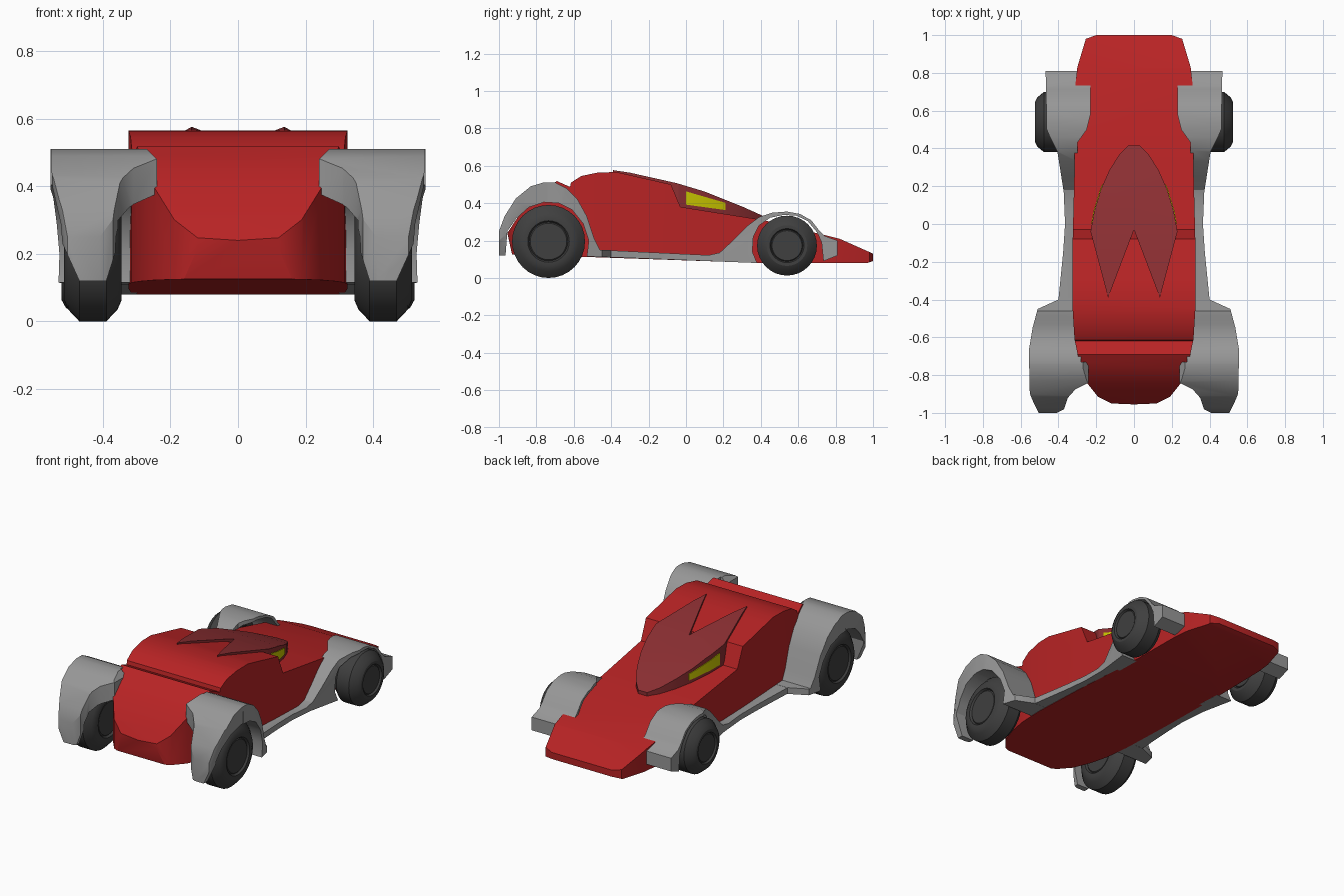
import bpy
import bmesh
import math
from mathutils import Vector

if "Cube" in bpy.data.objects:
    bpy.data.objects.remove(bpy.data.objects["Cube"], do_unlink=True)


def make_material(name, color):
    mat = bpy.data.materials.new(name)
    mat.use_nodes = True
    mat.diffuse_color = (*color, 1)
    mat.node_tree.nodes["Principled BSDF"].inputs["Base Color"].default_value = (*color, 1)
    return mat


red = make_material("body red", (.48, .017, .018))
dark_red = make_material("canopy dark red", (.26, .028, .032))
grey = make_material("fender grey", (.31, .31, .31))
tire_grey = make_material("tire dark grey", (.05, .05, .05))
yellow = make_material("window yellow", (.6, .58, 0))


def prism(name, points, axis, low=-2, high=2):
    """Extrude a 2D outline along an axis; the outline uses the other two axes in order."""
    def place(p, d):
        return {"x": (d, *p), "y": (p[0], d, p[1]), "z": (*p, d)}[axis]
    bm = bmesh.new()
    face = bm.faces.new([bm.verts.new(place(p, low)) for p in points])
    extruded = bmesh.ops.extrude_face_region(bm, geom=[face])
    moved = [v for v in extruded["geom"] if isinstance(v, bmesh.types.BMVert)]
    bmesh.ops.translate(bm, verts=moved, vec=Vector(place((0, 0), high - low)))
    bmesh.ops.recalc_face_normals(bm, faces=bm.faces)
    mesh = bpy.data.meshes.new(name)
    bm.to_mesh(mesh)
    bm.free()
    obj = bpy.data.objects.new(name, mesh)
    bpy.context.collection.objects.link(obj)
    return obj


def activate(obj):
    bpy.ops.object.select_all(action="DESELECT")
    obj.select_set(True)
    bpy.context.view_layer.objects.active = obj


def finish(obj, mat, mirrored=False, angle=28):
    obj.data.materials.clear()
    obj.data.materials.append(mat)
    activate(obj)
    bpy.ops.object.shade_smooth_by_angle(angle=math.radians(angle))
    if mirrored:
        obj.modifiers.new("Mirror", "MIRROR").use_mirror_merge = False
    return obj


def intersect(base, *cutters):
    """Keep only the volume shared by all the prisms."""
    for cutter in cutters:
        mod = base.modifiers.new("Shape", "BOOLEAN")
        mod.operation = "INTERSECT"
        mod.solver = "EXACT"
        mod.object = cutter
        activate(base)
        bpy.ops.object.modifier_apply(modifier=mod.name)
        bpy.data.objects.remove(cutter, do_unlink=True)
    return base


def symmetric(half):
    """Complete a +x half outline with its mirror image."""
    return half + [(-x, y) for x, y in reversed(half) if x > 0]


# Main body: side profile trimmed by the plan outline
body_side = [(-.93, .125), (-.955, .24), (-.91, .31), (-.84, .4), (-.77, .47), (-.69, .518),
             (-.62, .487), (-.615, .51), (-.56, .545), (-.47, .564), (-.37, .566), (-.3, .55),
             (-.08, .5), (-.03, .38), (.41, .31), (.82, .21), (1, .13), (1, .09),
             (.97, .08), (.4, .08), (-.55, .113)]
body_plan = symmetric([(0, -.955), (.12, -.95), (.19, -.915), (.25, -.84), (.29, -.73),
                       (.315, -.61), (.325, -.45), (.325, -.1), (.315, .3), (.31, .74),
                       (.3, .83), (.255, .98), (.2, 1)])
body = intersect(prism("body", body_side, "x"), prism("plan", body_plan, "z"))
finish(body, red)

# Canopy: leaf outline with two swept tails
canopy_side = [(-.4, .578), (-.3, .563), (-.05, .507), (.1, .462), (.3, .382), (.42, .328),
               (.42, .3), (-.03, .36), (-.09, .48), (-.4, .54)]
leaf = [(.03, .415), (.08, .365), (.13, .285), (.175, .185), (.21, .07), (.23, -.04)]
tail = [(.137, -.39), (0, -.03)]
canopy = intersect(prism("canopy", canopy_side, "x"),
                   prism("plan", symmetric(leaf + tail), "z"))
finish(canopy, dark_red, angle=20)

# Side windows: thin skins wrapped along the canopy flanks
inner = [(x - .004, y) for x, y in reversed(leaf)]
outer = [(x + .004, y) for x, y in leaf]
window_side = [(0, .463), (.21, .402), (.21, .363), (0, .392)]
window = intersect(prism("side_window", window_side, "x", 0, 1),
                   prism("plan", outer + inner, "z"))
finish(window, yellow, mirrored=True)

# Rear fenders: a front half reaching the skirt and a back half ending in a flap
arch = [(-1, .12), (-1, .25), (-.97, .33), (-.91, .425), (-.83, .49), (-.76, .511),
        (-.7, .511), (-.64, .48), (-.58, .42), (-.53, .33), (-.49, .21), (-.46, .15),
        (-.4, .148), (-.4, .11), (-.53, .115), (-.52, .2), (-.55, .29), (-.61, .365),
        (-.68, .4), (-.76, .405), (-.84, .378), (-.91, .315), (-.955, .25), (-.965, .12)]
front_plan = [(.28, -.74), (.555, -.74), (.555, -.66), (.537, -.55), (.51, -.45),
              (.4, -.4), (.28, -.39)]
fender = intersect(prism("rear_fender_front", arch, "x"), prism("plan", front_plan, "z"))
finish(fender, grey, mirrored=True)

back_plan = [(.24, -.73), (.555, -.73), (.555, -.89), (.53, -.95), (.5, -1.01), (.43, -1.01),
             (.37, -.98), (.35, -.92), (.31, -.875), (.24, -.84)]
flap_shape = [(.39, .12), (.47, .12), (.52, .23), (.525, .29), (.55, .4), (.555, .52),
              (.28, .52), (.23, .47), (.24, .37), (.32, .34), (.355, .3), (.355, .23)]
flap = intersect(prism("rear_fender_back", arch, "x"),
                 prism("plan", back_plan, "z"),
                 prism("section", flap_shape, "y"))
finish(flap, grey, mirrored=True)

# Side skirts sweeping up into the front fenders
skirt_side = [(-.46, .15), (.12, .122), (.18, .135), (.25, .2), (.33, .28), (.39, .325),
              (.46, .349), (.54, .355), (.61, .342), (.67, .308), (.715, .25), (.74, .225),
              (.81, .2), (.81, .12), (.735, .09), (.725, .19), (.7, .245), (.65, .305),
              (.59, .333), (.52, .337), (.45, .322), (.39, .28), (.36, .22), (.355, .14),
              (.38, .08), (-.46, .113)]
skirt_plan = [(.29, -.46), (.41, -.46), (.4, -.4), (.375, -.15), (.365, 0), (.372, .17),
              (.405, .38), (.44, .45), (.462, .5), (.468, .82), (.28, .82), (.28, .74),
              (.23, .74), (.23, .58), (.25, .5), (.3, .43)]
skirt = intersect(prism("skirt_and_front_fender", skirt_side, "x"),
                  prism("plan", skirt_plan, "z"))
finish(skirt, grey, mirrored=True)


def wheel(name, x, y, z, radius, width):
    """Lathe a chamfered tire with a shallow hub disc on both sides."""
    outer_half = [(0, .92), (.5, .92), (.53, .86), (.57, 1), (.68, 1), (.82, .86), (1, .47)]
    profile = outer_half + [(r, -w) for r, w in reversed(outer_half)]
    bm = bmesh.new()
    verts = [bm.verts.new((w * width, 0, r * radius)) for r, w in profile]
    edges = [bm.edges.new(pair) for pair in zip(verts, verts[1:])]
    bmesh.ops.spin(bm, geom=verts + edges, axis=(1, 0, 0), cent=(0, 0, 0),
                   angle=math.tau, steps=32)
    bmesh.ops.remove_doubles(bm, verts=bm.verts, dist=.0005)
    bmesh.ops.recalc_face_normals(bm, faces=bm.faces)
    bmesh.ops.translate(bm, verts=bm.verts, vec=(x, y, z))
    mesh = bpy.data.meshes.new(name)
    bm.to_mesh(mesh)
    bm.free()
    obj = bpy.data.objects.new(name, mesh)
    bpy.context.collection.objects.link(obj)
    finish(obj, tire_grey, mirrored=True, angle=25)


# Wheels
wheel("rear_wheels", .43, -.735, .195, .195, .085)
wheel("front_wheels", .435, .54, .173, .16, .088)
